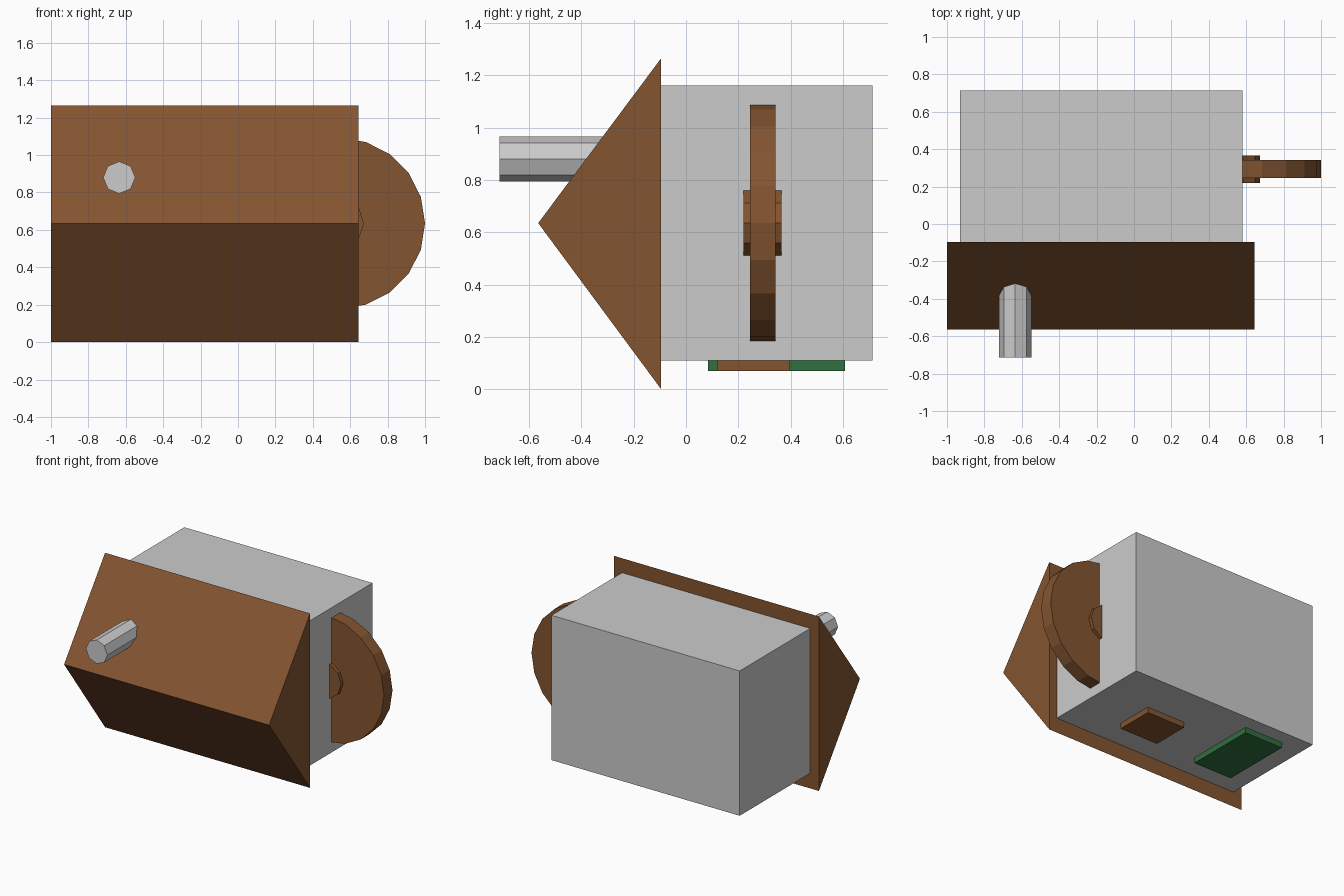
import bpy, bmesh, math
from mathutils import Matrix

if "Cube" in bpy.data.objects:
    bpy.data.objects.remove(bpy.data.objects["Cube"])


def material(name, rgb):
    m = bpy.data.materials.new(name)
    m.diffuse_color = (*rgb, 1)
    m.use_nodes = True
    m.node_tree.nodes["Principled BSDF"].inputs["Base Color"].default_value = m.diffuse_color
    return m


BROWN = material("brown_wood", (0.23, 0.09, 0.03))
GREEN = material("green_paint", (0.03, 0.16, 0.05))


def finish(name, bm, mat=None):
    bmesh.ops.recalc_face_normals(bm, faces=bm.faces)
    mesh = bpy.data.meshes.new(name)
    bm.to_mesh(mesh)
    bm.free()
    ob = bpy.data.objects.new(name, mesh)
    bpy.context.collection.objects.link(ob)
    if mat:
        mesh.materials.append(mat)
    return ob


def box(name, x, y, z, mat=None):
    bm = bmesh.new()
    size = Matrix.Diagonal((x[1] - x[0], y[1] - y[0], z[1] - z[0], 1))
    centre = Matrix.Translation([sum(r) / 2 for r in (x, y, z)])
    bmesh.ops.create_cube(bm, size=1, matrix=centre @ size)
    return finish(name, bm, mat)


def disc(name, x, z, radius, y, sides, mat=None):
    """Polygonal cylinder along y with a corner pointing to +x."""
    bm = bmesh.new()
    ring = [bm.verts.new((x + radius * math.cos(math.tau * i / sides), y[0],
                          z + radius * math.sin(math.tau * i / sides)))
            for i in range(sides)]
    extrude(bm, ring, (0, y[1] - y[0], 0))
    return finish(name, bm, mat)


def extrude(bm, ring, vec):
    face = bm.faces.new(ring)
    res = bmesh.ops.extrude_face_region(bm, geom=[face], use_keep_orig=True)
    verts = [g for g in res["geom"] if isinstance(g, bmesh.types.BMVert)]
    bmesh.ops.translate(bm, verts=verts, vec=vec)


# House body, lying on its side
box("house_body", (-0.93, 0.58), (-0.095, 0.713), (0.11, 1.16))

# Gabled roof
bm = bmesh.new()
gable = [bm.verts.new((-1, y, z))
         for y, z in ((-0.095, 0), (-0.095, 1.265), (-0.565, 0.635))]
extrude(bm, gable, (1.645, 0, 0))
finish("roof", bm, BROWN)

# Chimney
disc("chimney", -0.635, 0.88, 0.086, (-0.713, -0.2), 8)

# Water wheel and hub
disc("water_wheel", 0.543, 0.635, 0.457, (0.245, 0.342), 20, BROWN)
disc("wheel_hub", 0.543, 0.635, 0.13, (0.219, 0.366), 10, BROWN)

# Door and window panels
box("door", (-0.755, -0.445), (0.085, 0.607), (0.07, 0.13), GREEN)
box("window", (-0.095, 0.215), (0.12, 0.398), (0.07, 0.13), BROWN)
